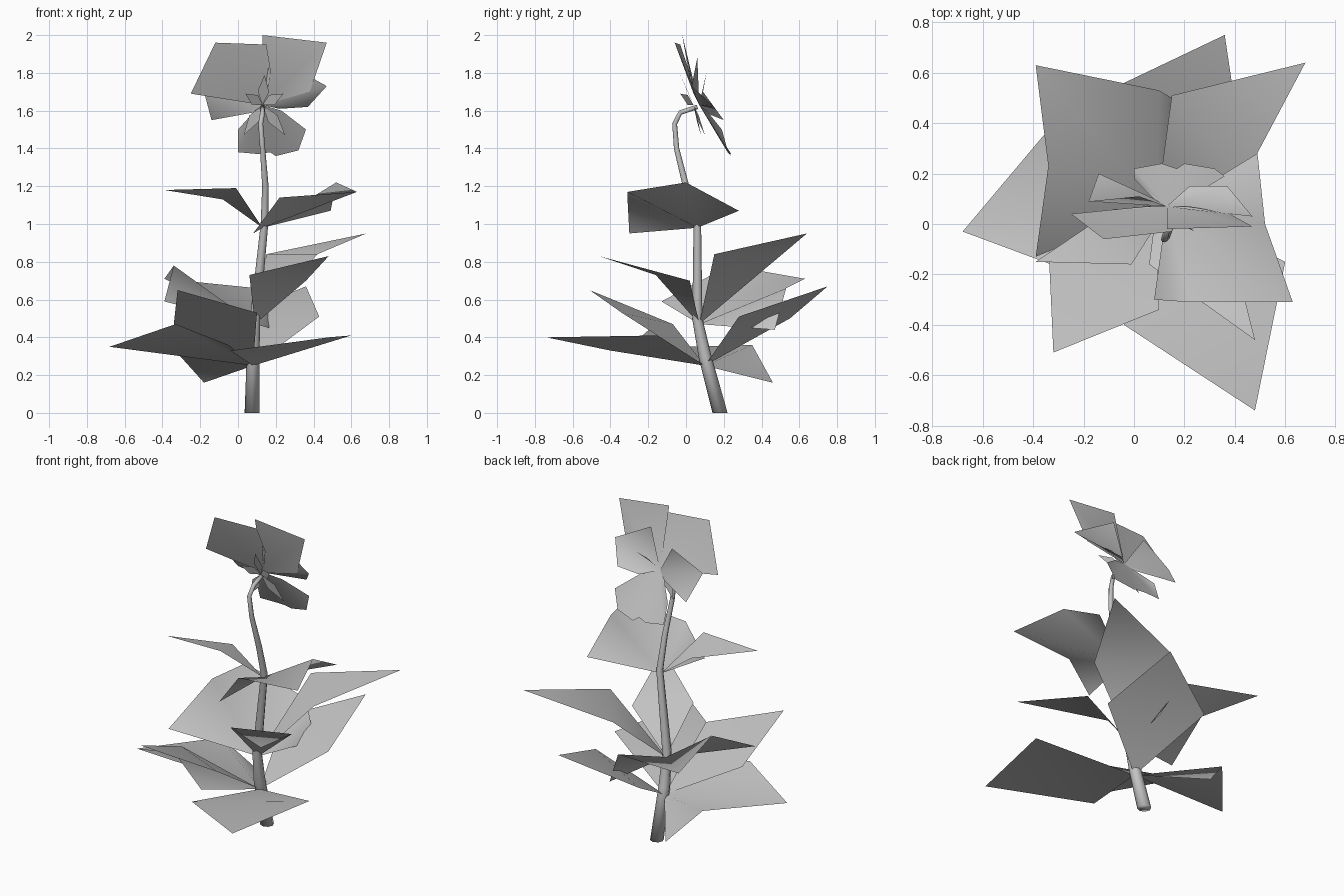
import bpy
import bmesh
from mathutils import Vector

default_cube = bpy.data.objects.get("Cube")
if default_cube:
    bpy.data.objects.remove(default_cube, do_unlink=True)

# One plain grey for the whole plant
grey = bpy.data.materials.new("plain grey")
grey.use_nodes = True
colour = (.54, .54, .54, 1)
grey.diffuse_color = colour
grey.node_tree.nodes["Principled BSDF"].inputs["Base Color"].default_value = colour

UP = Vector((0, 0, 1))
BACK = Vector((0, 1, 0))


def add_object(name, bm):
    """Turn a bmesh into a grey object with smooth faces."""
    for face in bm.faces:
        face.smooth = True
    mesh = bpy.data.meshes.new(name)
    bm.to_mesh(mesh)
    bm.free()
    mesh.materials.append(grey)
    bpy.context.collection.objects.link(bpy.data.objects.new(name, mesh))


def add_blade(name, root, outline, facing=UP, droop=False):
    """Thin blade: a fan from its root, or a kite that bends across its width."""
    bm = bmesh.new()
    centre = bm.verts.new(root)
    rim = [bm.verts.new(point) for point in outline]
    if droop:
        right, tip, left = rim
        bm.faces.new((centre, right, left))
        bm.faces.new((right, tip, left))
    else:
        for first, second in zip(rim, rim[1:]):
            bm.faces.new((centre, first, second))
    bm.normal_update()
    total = sum((face.normal * face.calc_area() for face in bm.faces), Vector())
    if total.dot(facing) < 0:
        bmesh.ops.reverse_faces(bm, faces=bm.faces[:])
    add_object(name, bm)


def add_tube(name, path, sides=8):
    """Tapering tube through (x, y, z, radius) points."""
    bm = bmesh.new()
    spots = [Vector(point[:3]) for point in path]
    rings = []
    for index, spot in enumerate(spots):
        before = spots[max(index - 1, 0)]
        after = spots[min(index + 1, len(spots) - 1)]
        turn = UP.rotation_difference(after - before)
        if index == 0:
            turn.identity()
        ring = bmesh.ops.create_circle(bm, segments=sides, radius=path[index][3])["verts"]
        for vert in ring:
            vert.co = turn @ vert.co + spot
        rings.append(ring)
    for lower, upper in zip(rings, rings[1:]):
        for side in range(sides):
            following = (side + 1) % sides
            bm.faces.new((lower[side], lower[following], upper[following], upper[side]))
    bm.faces.new(rings[0])
    bm.faces.new(rings[-1])
    bmesh.ops.recalc_face_normals(bm, faces=bm.faces[:])
    add_object(name, bm)


# Stem, bending over at the neck
add_tube("stem", [
    (.075, .18, 0, .04), (.08, .1, .3, .034), (.09, .06, .5, .027),
    (.14, .06, 1, .02), (.145, 0, 1.2, .017), (.13, -.05, 1.4, .014),
    (.12, -.06, 1.53, .013), (.13, -.03, 1.59, .013), (.13, .06, 1.62, .012)])

# Drooping kite-shaped leaves, by the height of their whorl
low = (.08, .1, .25)
middle = (.09, .07, .47)
upper = (.13, .06, .98)
kite_leaves = {
    "low_front_leaf": (low, [(-.04, -.4, .33), (.48, -.74, .4), (.6, -.15, .41)]),
    "low_back_leaf": (low, [(-.06, .55, .5), (.36, .75, .67), (.43, .28, .51)]),
    "low_front_right_leaf": (low, [(.1, -.34, .53), (-.32, -.51, .65), (-.34, -.07, .47)]),
    "middle_front_leaf": (middle, [(.06, -.16, .73), (.48, -.46, .83), (.36, .02, .7)]),
    "middle_back_left_leaf": (middle, [(.15, .51, .84), (.68, .64, .95), (.42, .15, .84)]),
    "upper_right_leaf": (upper, [(-.01, -.16, 1.19), (-.39, -.15, 1.18), (-.08, .06, 1.13)]),
}
for name, (root, outline) in kite_leaves.items():
    add_blade(name, root, outline, droop=True)

# Broad leaves with sides folding down
add_blade("low_right_leaf", low, [
    (-.05, -.29, .36), (-.33, -.16, .47), (-.68, -.03, .35), (-.36, .35, .36), (-.18, .46, .16)])
add_blade("middle_back_right_leaf", middle, [
    (.2, .47, .44), (.1, .53, .66), (-.39, .63, .71), (-.34, .23, .78), (-.39, -.13, .59)])
add_blade("upper_left_leaf", upper, [
    (.08, -.3, .95), (.22, -.31, 1.14), (.63, -.31, 1.17), (.52, 0, 1.22), (.49, .28, 1.07)])

# Petals, spreading from the flower centre
heart = Vector((.13, .07, 1.63))
petals = {
    "top_right_petal": [
        (.18, .03, 1.77), (.15, -.03, 1.95), (-.12, -.06, 1.96), (-.25, .04, 1.69), (.05, .07, 1.66)],
    "top_left_petal": [
        (.17, .02, 1.77), (.13, -.02, 2), (.47, -.01, 1.96), (.38, .04, 1.7), (.22, .07, 1.68)],
    "side_right_petal": [(.02, .11, 1.81), (-.18, .09, 1.7), (-.14, .2, 1.55), (.08, .1, 1.59)],
    "side_left_petal": [(.2, .06, 1.88), (.47, .03, 1.73), (.37, .15, 1.62), (.22, .15, 1.61)],
    "bottom_petal": [
        (.09, .09, 1.6), (0, .18, 1.5), (0, .22, 1.38), (.11, .24, 1.37), (.17, .22, 1.38),
        (.2, .24, 1.36), (.32, .22, 1.39), (.36, .19, 1.5), (.23, .11, 1.6)],
}
for name, outline in petals.items():
    add_blade(name, heart, outline, BACK)

# Narrow pointed sepals cupping the flower from the stem side
sepals = {
    "top_sepal": (.14, -.03, 1.79),
    "upper_right_sepal": (.04, -.03, 1.69),
    "upper_left_sepal": (.24, -.03, 1.69),
    "lower_right_sepal": (.03, .08, 1.47),
    "lower_left_sepal": (.25, .1, 1.47),
}
neck = heart - BACK * .03
for name, tip in sepals.items():
    tip = Vector(tip)
    along = tip - neck
    across = along.cross(BACK).normalized() * .03
    waist = neck + along * .45
    add_blade(name, neck, [waist - across, tip, waist + across], BACK)
